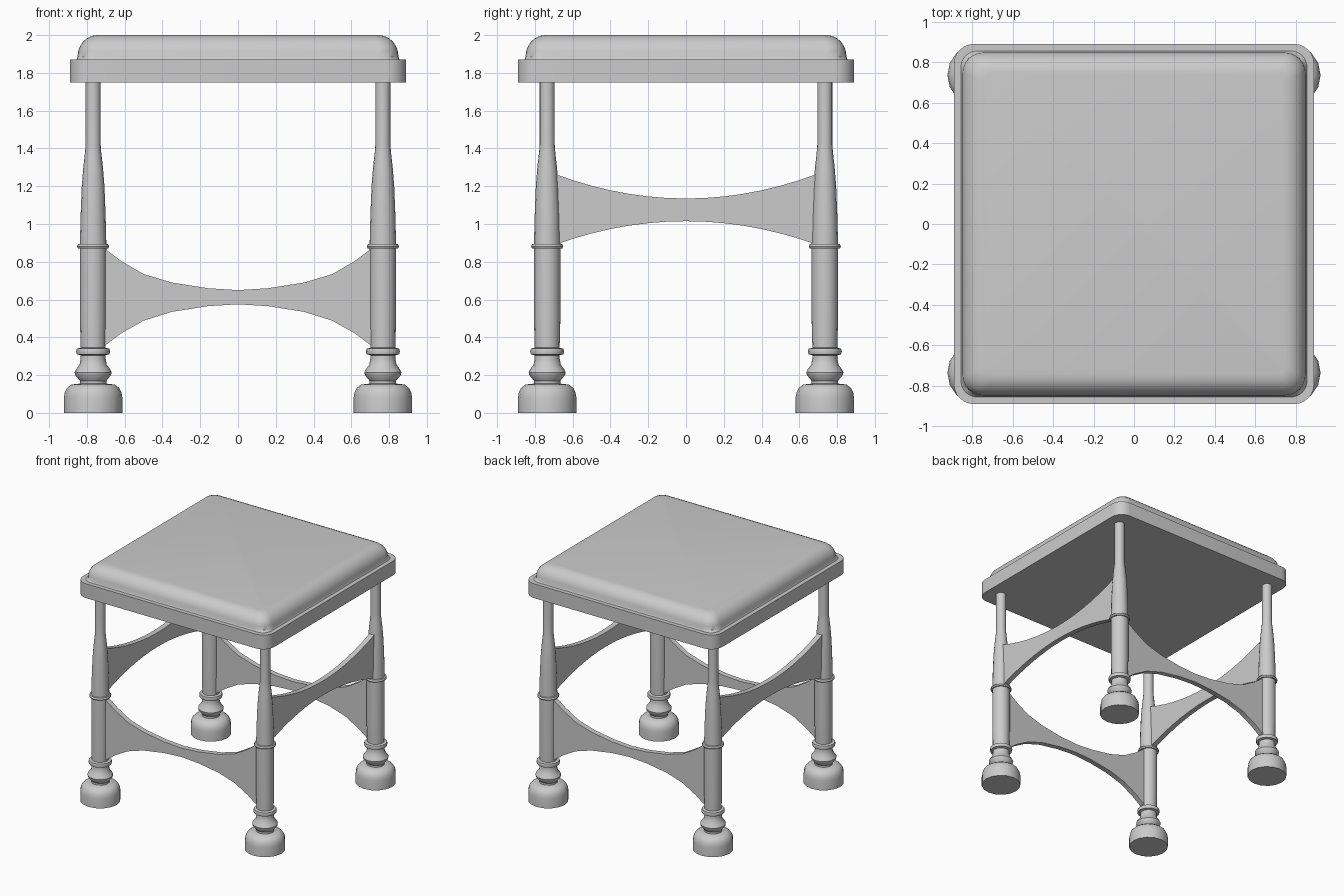
import bpy, bmesh, math

if "Cube" in bpy.data.objects:
    bpy.data.objects.remove(bpy.data.objects["Cube"], do_unlink=True)

grey = bpy.data.materials.new("light_grey")
grey.use_nodes = True
grey.diffuse_color = (0.6, 0.6, 0.6, 1)
grey.node_tree.nodes["Principled BSDF"].inputs["Base Color"].default_value = (0.6, 0.6, 0.6, 1)


def finish(name, bm, angle=35):
    """Turn a bmesh into a shaded object."""
    bmesh.ops.recalc_face_normals(bm, faces=bm.faces)
    mesh = bpy.data.meshes.new(name)
    bm.to_mesh(mesh)
    bm.free()
    obj = bpy.data.objects.new(name, mesh)
    bpy.context.collection.objects.link(obj)
    mesh.materials.append(grey)
    bpy.ops.object.select_all(action="DESELECT")
    obj.select_set(True)
    bpy.context.view_layer.objects.active = obj
    bpy.ops.object.shade_smooth_by_angle(angle=math.radians(angle))
    return obj


def loft(name, rings, angle=35):
    """Skin closed rings of equal length and cap both ends."""
    bm = bmesh.new()
    loops = [[bm.verts.new(p) for p in ring] for ring in rings]
    for a, b in zip(loops, loops[1:]):
        for i in range(len(a)):
            j = (i + 1) % len(a)
            bm.faces.new((a[i], a[j], b[j], b[i]))
    bm.faces.new(loops[0][::-1])
    bm.faces.new(loops[-1])
    return finish(name, bm, angle)


def rounded_square(half, radius, z, steps=6):
    ring = []
    for q, (sx, sy) in enumerate(((1, 1), (-1, 1), (-1, -1), (1, -1))):
        for s in range(steps + 1):
            a = math.pi / 2 * (q + s / steps)
            ring.append((sx * (half - radius) + radius * math.cos(a),
                         sy * (half - radius) + radius * math.sin(a), z))
    return ring


def circle(x, y, radius, z, sides=16):
    return [(x + radius * math.cos(2 * math.pi * i / sides),
             y + radius * math.sin(2 * math.pi * i / sides), z) for i in range(sides)]


# Seat board and padded cushion
loft("seat_board", [rounded_square(0.89, 0.1, 1.75), rounded_square(0.89, 0.1, 1.87)])
cushion = [rounded_square(0.855, 0.08, 1.87)]
for k in range(7):
    a = math.pi / 2 * k / 6
    inset = 0.105 * (1 - math.cos(a))
    cushion.append(rounded_square(0.85 - inset, 0.11 - 0.06 * k / 6, 1.885 + 0.115 * math.sin(a)))
loft("seat_cushion", cushion, 45)

# Turned legs: radius and height from the foot upwards
LEG_X, LEG_Y = 0.767, 0.735
profile = [(0.155, 0), (0.155, 0.08), (0.15, 0.108), (0.138, 0.132), (0.115, 0.15), (0.07, 0.155),
           (0.07, 0.17), (0.095, 0.2), (0.098, 0.215), (0.09, 0.232), (0.072, 0.255), (0.066, 0.29),
           (0.066, 0.305), (0.086, 0.31), (0.09, 0.325), (0.086, 0.34), (0.066, 0.345), (0.07, 0.5),
           (0.07, 0.87), (0.08, 0.87), (0.085, 0.88), (0.08, 0.893), (0.07, 0.895),
           (0.066, 1.05), (0.06, 1.2), (0.052, 1.3), (0.043, 1.38), (0.04, 1.42), (0.04, 1.76)]
for sx, side in ((1, "left"), (-1, "right")):
    for sy, end in ((-1, "front"), (1, "back")):
        loft(f"{end}_{side}_leg", [circle(sx * LEG_X, sy * LEG_Y, r, z) for r, z in profile])


def stretcher(name, outline, place):
    """Arched panel from (distance, top, bottom) half outline, mirrored about its middle."""
    spans = [(-d, t, b) for d, t, b in outline[:0:-1]] + outline
    loft(name, [[place(d, -0.022, b), place(d, 0.022, b), place(d, 0.022, t), place(d, -0.022, t)]
                for d, t, b in spans], 30)


# Low stretchers at front and back
low = [(0, 0.65, 0.575), (0.16, 0.66, 0.565), (0.35, 0.69, 0.535), (0.5, 0.735, 0.488),
       (0.62, 0.805, 0.42), (0.7, 0.865, 0.36), (0.74, 0.895, 0.33)]
for sy, end in ((-1, "front"), (1, "back")):
    stretcher(end + "_stretcher", low, lambda d, w, z: (d, sy * LEG_Y + w, z))

# High stretchers on the two sides
high = [(d, 1.135 + 0.27 * d * d, 1.015 - 0.26 * d * d) for d in [0.7 * i / 7 for i in range(8)]]
for sx, side in ((1, "left"), (-1, "right")):
    stretcher(side + "_stretcher", high, lambda d, w, z: (sx * LEG_X + w, d, z))
